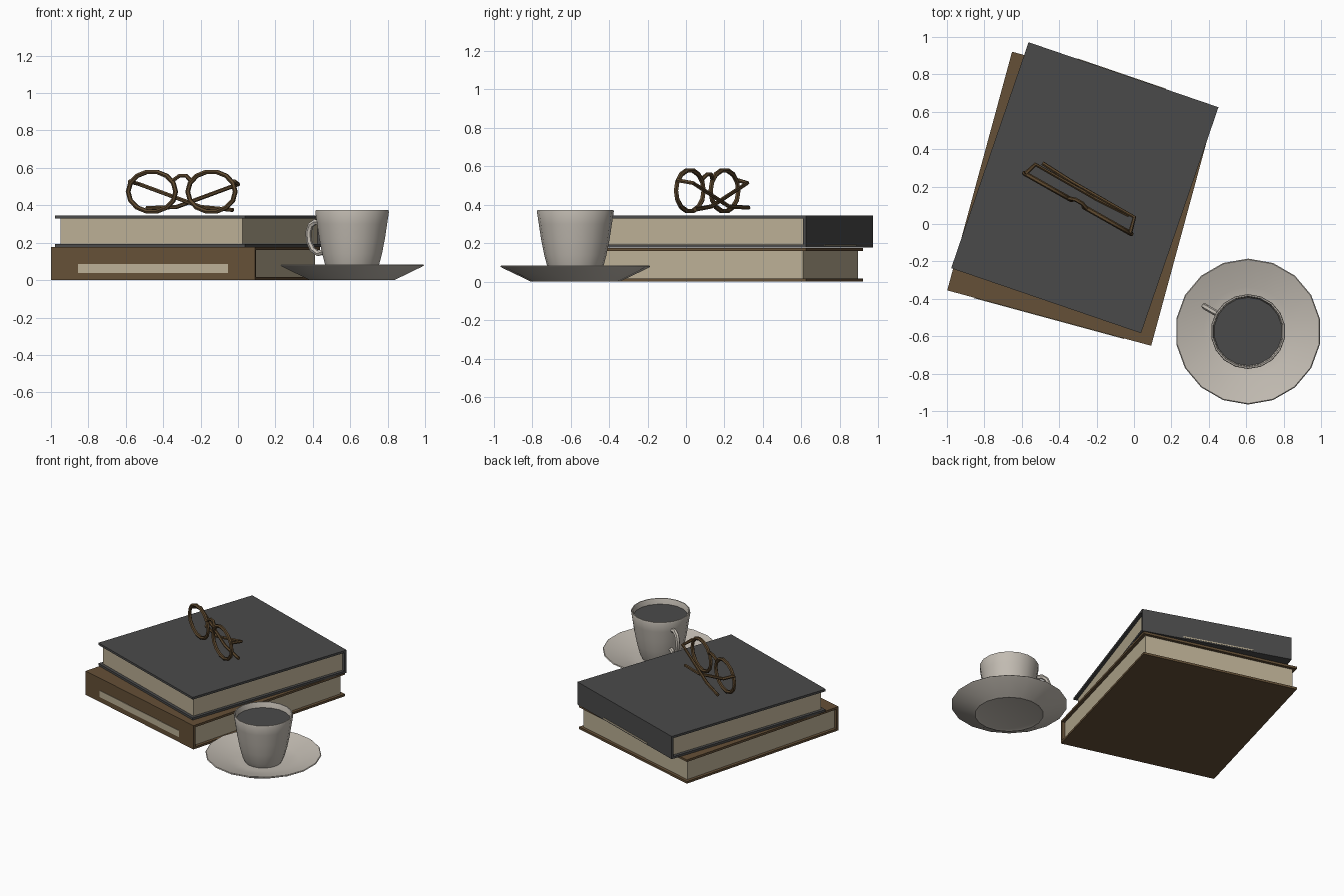
import bpy, bmesh, math
from mathutils import Vector, Matrix

if "Cube" in bpy.data.objects:
    bpy.data.objects.remove(bpy.data.objects["Cube"])


def material(name, rgb):
    m = bpy.data.materials.new(name)
    m.diffuse_color = (*rgb, 1)
    m.use_nodes = True
    m.node_tree.nodes["Principled BSDF"].inputs["Base Color"].default_value = m.diffuse_color
    return m


BROWN = material("brown leather", (0.130, 0.080, 0.038))
DARK = material("charcoal", (0.068, 0.068, 0.068))
CREAM = material("cream paper", (0.500, 0.430, 0.300))
CHINA = material("pale china", (0.540, 0.500, 0.445))
FRAME = material("tortoise frame", (0.105, 0.062, 0.026))


def finish(name, bm, mat, matrix=Matrix()):
    bmesh.ops.recalc_face_normals(bm, faces=bm.faces[:])
    me = bpy.data.meshes.new(name)
    bm.to_mesh(me)
    bm.free()
    me.materials.append(mat)
    ob = bpy.data.objects.new(name, me)
    ob.matrix_world = matrix
    bpy.context.collection.objects.link(ob)
    return ob


def smooth(ob, angle=40):
    bpy.ops.object.select_all(action='DESELECT')
    ob.select_set(True)
    bpy.context.view_layer.objects.active = ob
    bpy.ops.object.shade_smooth_by_angle(angle=math.radians(angle))


def box(bm, x0, x1, y0, y1, z0, z1):
    m = Matrix.Translation(((x0 + x1) / 2, (y0 + y1) / 2, (z0 + z1) / 2))
    m = m @ Matrix.Diagonal((x1 - x0, y1 - y0, z1 - z0, 1))
    bmesh.ops.create_cube(bm, size=1, matrix=m)


def book(name, centre, angle, w, d, z0, h, mat, label):
    """Spine on local -y; label = (x0, x1, z0, z1) on the spine."""
    place = Matrix.Translation((*centre, z0)) @ Matrix.Rotation(math.radians(angle), 4, 'Z')
    x, y, t = w / 2, d / 2, 0.016
    # C-shaped cover extruded across the width
    prof = [(-y, 0), (y, 0), (y, t), (-y + t, t), (-y + t, h - t), (y, h - t), (y, h), (-y, h)]
    bm = bmesh.new()
    face = bm.faces.new([bm.verts.new((-x, p, q)) for p, q in prof])
    ext = bmesh.ops.extrude_face_region(bm, geom=[face])
    bmesh.ops.translate(bm, vec=(w, 0, 0),
                        verts=[g for g in ext["geom"] if isinstance(g, bmesh.types.BMVert)])
    finish(name + "_cover", bm, mat, place)
    # page block
    bm = bmesh.new()
    box(bm, -x + 0.022, x - 0.022, -y + t, y - 0.022, t, h - t)
    finish(name + "_pages", bm, CREAM, place)
    # spine label
    bm = bmesh.new()
    box(bm, label[0], label[1], -y - 0.003, -y + 0.003, label[2], label[3])
    finish(name + "_spine_label", bm, CREAM, place)


book("lower_book", (-0.28, 0.135), -15.2, 1.13, 1.322, 0, 0.176, BROWN,
     (-0.415, 0.415, 0.038, 0.086))
book("upper_book", (-0.263, 0.194), 161.1, 1.073, 1.277, 0.177, 0.168, DARK,
     (-0.24, 0.26, 0.008, 0.017))


def lathe(name, prof, centre, mat, n=18):
    bm = bmesh.new()
    rings = []
    for r, z in prof:
        if r == 0:
            rings.append([bm.verts.new((0, 0, z))] * n)
        else:
            rings.append([bm.verts.new((r * math.sin(2 * math.pi * i / n),
                                        r * math.cos(2 * math.pi * i / n), z)) for i in range(n)])
    for a, b in zip(rings, rings[1:]):
        for i in range(n):
            j = (i + 1) % n
            bm.faces.new(list(dict.fromkeys((a[i], a[j], b[j], b[i]))))
    ob = finish(name, bm, mat, Matrix.Translation((*centre, 0)))
    smooth(ob)
    return ob


# saucer, cup and coffee
C = (0.61, -0.575)
lathe("saucer", [(0, 0.006), (0.21, 0.006), (0.23, 0), (0.25, 0.01), (0.38, 0.072), (0.39, 0.079),
                 (0.385, 0.084), (0.24, 0.038), (0.17, 0.028), (0, 0.028)], C, CHINA)
lathe("cup", [(0, 0.03), (0.125, 0.03), (0.142, 0.065), (0.162, 0.14), (0.178, 0.22), (0.19, 0.30),
              (0.2, 0.365), (0.197, 0.374), (0.19, 0.374), (0.186, 0.365), (0.178, 0.30),
              (0.165, 0.22), (0.12, 0.08), (0, 0.08)], C, CHINA)
lathe("coffee", [(0, 0.335), (0.183, 0.335), (0.176, 0.30), (0, 0.30)], C, DARK)


def tube(name, pts, radius, mat, closed=False, sides_res=1):
    cu = bpy.data.curves.new(name, 'CURVE')
    cu.dimensions = '3D'
    cu.bevel_depth = radius
    cu.bevel_resolution = sides_res
    cu.use_fill_caps = True
    sp = cu.splines.new('POLY')
    sp.points.add(len(pts) - 1)
    for p, co in zip(sp.points, pts):
        p.co = (*co, 1)
    sp.use_cyclic_u = closed
    cu.materials.append(mat)
    ob = bpy.data.objects.new(name, cu)
    bpy.context.collection.objects.link(ob)
    bpy.ops.object.select_all(action='DESELECT')
    ob.select_set(True)
    bpy.context.view_layer.objects.active = ob
    bpy.ops.object.convert(target='MESH')
    smooth(bpy.context.view_layer.objects.active, 50)


# cup handle in a radial plane
ha = math.radians(150)
tube("cup_handle", [(C[0] + r * math.cos(ha), C[1] + r * math.sin(ha), z) for r, z in
                    [(0.18, 0.305), (0.225, 0.312), (0.255, 0.295), (0.27, 0.255), (0.265, 0.205),
                     (0.245, 0.165), (0.21, 0.142), (0.165, 0.155)]], 0.016, CHINA)

# glasses: local x along the frame front, y behind it
G = Matrix.Translation((-0.301, 0.11, 0.473)) @ Matrix.Rotation(math.radians(-29.5), 4, 'Z')


def g(*pts):
    return [G @ Vector(p) for p in pts]


for side, s in (("left", -1), ("right", 1)):
    tube(side + "_lens_rim",
         g(*[(s * 0.183 + 0.146 * math.cos(2 * math.pi * i / 14), 0,
              0.108 * math.sin(2 * math.pi * i / 14)) for i in range(14)]), 0.013, FRAME, True)
tube("bridge", g((-0.055, 0, 0.06), (-0.02, 0.012, 0.085), (0.02, 0.012, 0.085), (0.055, 0, 0.06)),
     0.011, FRAME)
# folded arms, crossing behind the lenses
for side, s, y in (("left", -1, 0.07), ("right", 1, 0.085)):
    tube(side + "_arm", g((s * 0.322, 0, 0.055), (s * 0.30, y, 0.04),
                          (s * -0.08, y, -0.082), (s * -0.27, y + 0.01, -0.098 if s < 0 else -0.088)),
         0.011, FRAME)
